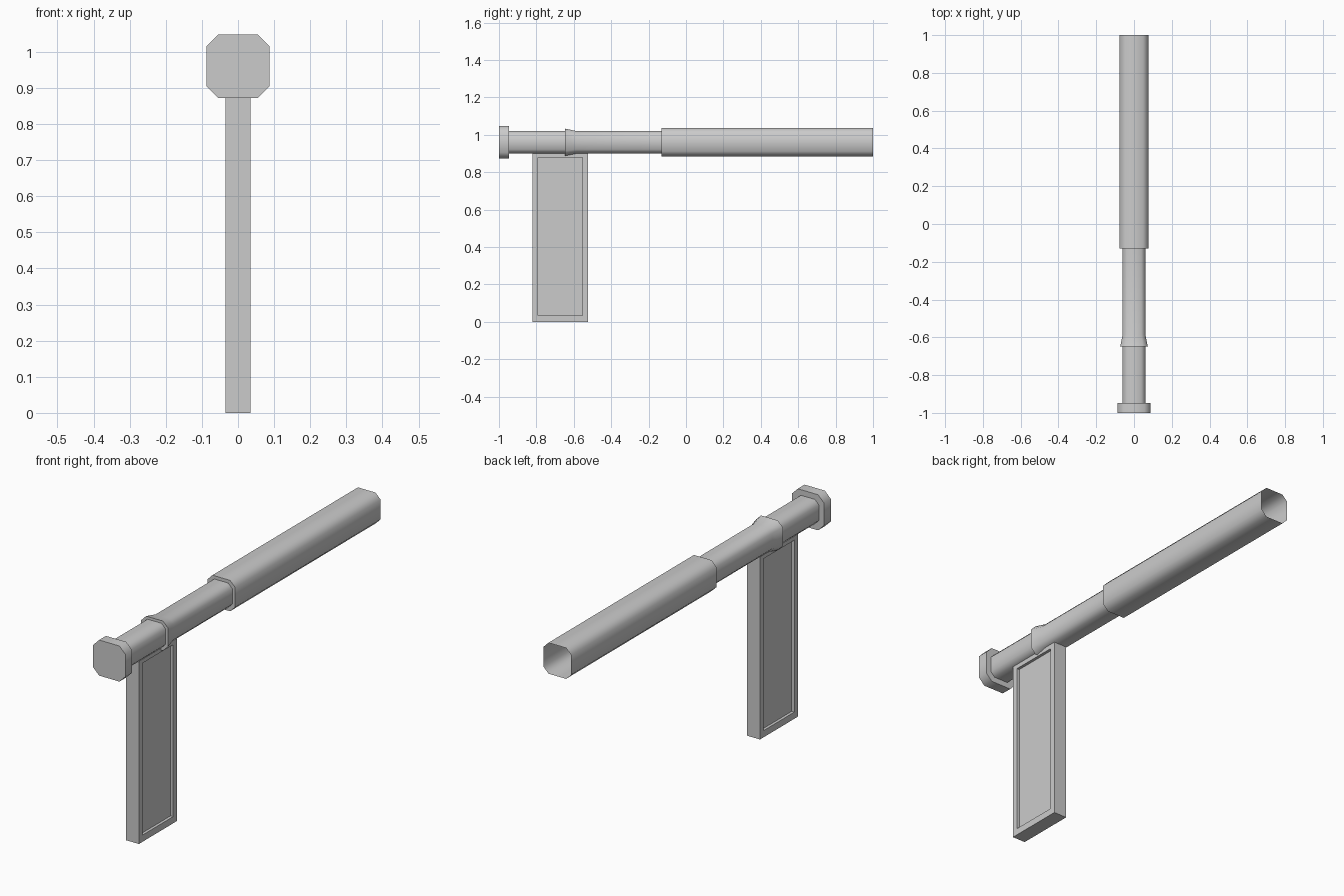
import bpy, bmesh, math

if "Cube" in bpy.data.objects:
    bpy.data.objects.remove(bpy.data.objects["Cube"])

AXIS_Z = 0.96


def finish(name, bm, smooth):
    bmesh.ops.recalc_face_normals(bm, faces=bm.faces[:])
    mesh = bpy.data.meshes.new(name)
    bm.to_mesh(mesh)
    bm.free()
    obj = bpy.data.objects.new(name, mesh)
    bpy.context.collection.objects.link(obj)
    bpy.ops.object.select_all(action='DESELECT')
    bpy.context.view_layer.objects.active = obj
    obj.select_set(True)
    if smooth:
        bpy.ops.object.shade_smooth_by_angle(angle=math.radians(60))
    return obj


def chamfered_loft(name, profile, cap_front=False):
    """Loft chamfered-square rings along y; profile holds (y, half width)."""
    bm = bmesh.new()
    rings = []
    for y, h in profile:
        c = h * 0.63
        pts = [(c, h), (h, c), (h, -c), (c, -h), (-c, -h), (-h, -c), (-h, c), (-c, h)]
        rings.append([bm.verts.new((x, y, AXIS_Z + z)) for x, z in pts])
    for a, b in zip(rings, rings[1:]):
        for i in range(8):
            j = (i + 1) % 8
            bm.faces.new((a[i], a[j], b[j], b[i]))
    if cap_front:
        bm.faces.new(rings[0])
    return finish(name, bm, True)


# Stepped tube: end cap, thin tube, flared collar, wide sleeve open at the back
chamfered_loft("stepped_tube", [
    (-1.0, 0.0875), (-0.947, 0.0875), (-0.947, 0.06),
    (-0.648, 0.06), (-0.648, 0.073), (-0.585, 0.06),
    (-0.13, 0.06), (-0.13, 0.076), (1.0, 0.076)], cap_front=True)

# Upright panel with a recessed field on both broad sides
bm = bmesh.new()
bmesh.ops.create_cube(bm, size=1)
for v in bm.verts:
    v.co.x *= 0.07
    v.co.y = -0.6725 + v.co.y * 0.295
    v.co.z = 0.45 + v.co.z * 0.9
bm.normal_update()
for face in [f for f in bm.faces if abs(f.normal.x) > 0.9]:
    bmesh.ops.inset_region(bm, faces=[face], thickness=0.041)
    inner = bmesh.ops.extrude_discrete_faces(bm, faces=[face])["faces"][0]
    for v in inner.verts:
        v.co.x -= math.copysign(0.014, v.co.x)
        v.co.z += 0.007 if v.co.z > 0.45 else 0.004
    # match the upper and lower lip to the straight recess walls
    for v in {w for e in inner.verts for l in e.link_edges for w in l.verts} - set(inner.verts):
        v.co.z += 0.007 if v.co.z > 0.45 else 0.004
finish("upright_panel", bm, False)
